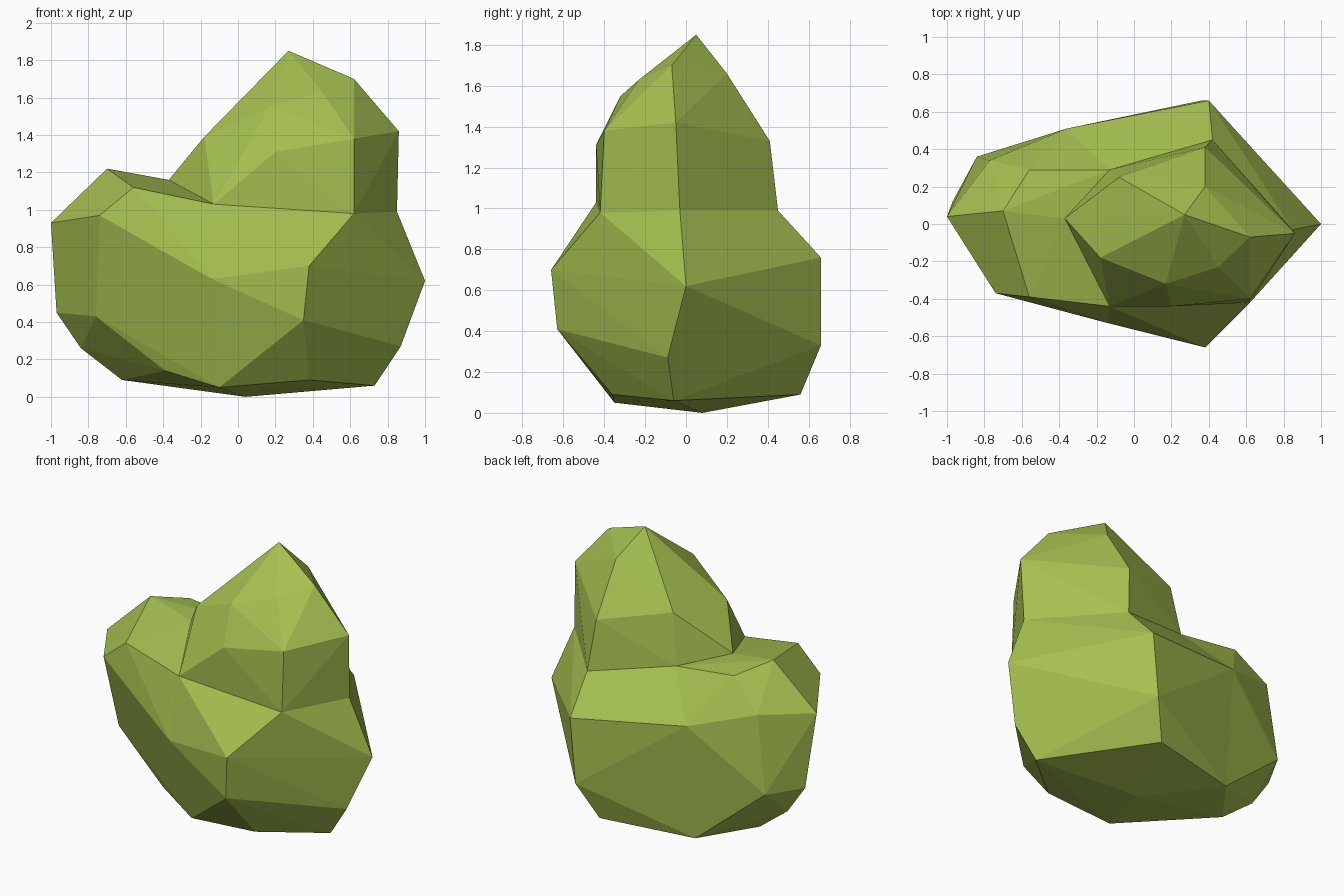
import bpy, bmesh

mat = bpy.data.materials.new("leaf green")
mat.diffuse_color = (0.38, 0.525, 0.08, 1)


def hull(name, *groups):
    """Faceted boulder part: convex shell around a few corner points."""
    bm = bmesh.new()
    for p in dict.fromkeys(p for g in groups for p in g):
        bm.verts.new(p)
    res = bmesh.ops.convex_hull(bm, input=bm.verts[:])
    loose = [v for v in bm.verts if not v.link_faces]
    bmesh.ops.delete(bm, geom=loose, context='VERTS')
    bmesh.ops.recalc_face_normals(bm, faces=bm.faces[:])
    me = bpy.data.meshes.new(name)
    bm.to_mesh(me)
    bm.free()
    me.materials.append(mat)
    ob = bpy.data.objects.new(name, me)
    bpy.context.collection.objects.link(ob)
    return ob


# cross-section ring where the left and right halves of the base meet
seam = [(-.13, -.44, 1.03), (-.14, -.53, .63), (-.39, -.24, .14), (-.10, -.35, .05),
        (.04, .08, 0), (-.37, .43, .07), (-.36, .51, .85), (-.13, .29, 1.11),
        (-.37, .03, 1.16)]

# waist ring shared by the base and the peak
waist = [(.62, -.42, .98), (.85, -.03, .99), (.42, .45, .99)]

# left lobe: low bump and its tapering underside
lobe = [(-.70, .07, 1.22), (-.56, -.39, 1.12), (-.56, .29, 1.16),
        (-1.0, .04, .93), (-.74, -.37, .97), (-.77, .34, .97),
        (-.97, .12, .45), (-.76, -.18, .43), (-.84, .36, .46),
        (-.84, .12, .26), (-.62, .10, .09)]
hull("left_lobe", seam, lobe)

# right side of the base: widest ring, lower ring, foot ring
base = [(.38, -.66, .70), (1.0, 0, .62), (.40, .66, .76),
        (.35, -.63, .41), (.87, -.09, .27), (.36, .66, .33),
        (.38, -.36, .09), (.73, -.06, .06), (.25, .56, .09)]
hull("base", seam, waist, base)

# peak rising from the waist
peak = [(.20, -.44, 1.31), (.62, -.40, 1.38), (.86, -.05, 1.42), (.38, .41, 1.33),
        (-.08, .25, 1.44), (-.18, -.18, 1.39), (.05, -.07, 1.60), (.17, -.32, 1.55),
        (.45, -.23, 1.63), (.62, -.07, 1.70), (.38, .20, 1.66), (.27, .05, 1.85)]
hull("peak", [seam[0], seam[7], seam[8]], waist, peak)
